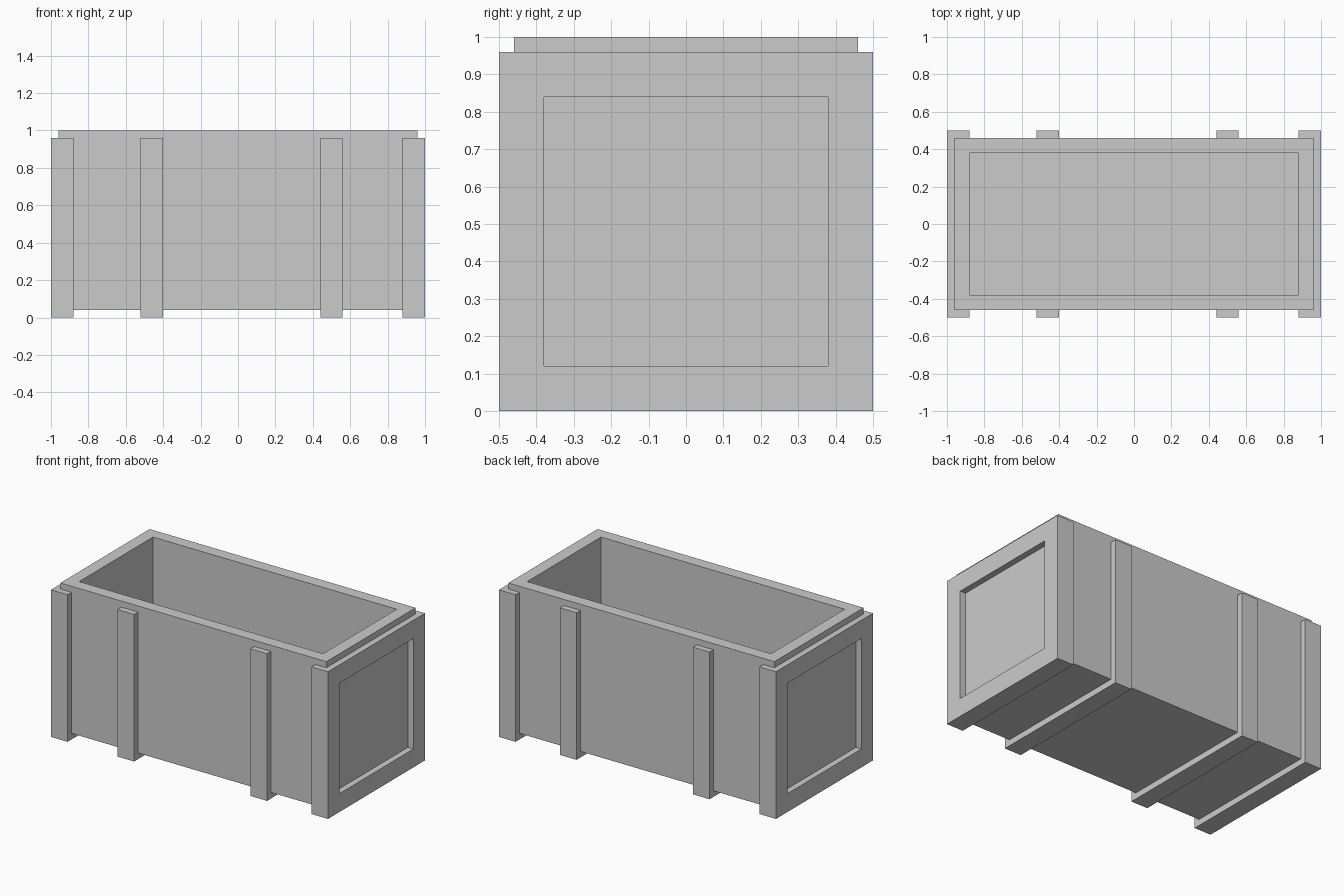
import bpy
import bmesh
from mathutils import Vector

if "Cube" in bpy.data.objects:
    bpy.data.objects.remove(bpy.data.objects["Cube"])


def box(name, lo, hi):
    """Axis-aligned box between two corners."""
    lo, hi = Vector(lo), Vector(hi)
    bm = bmesh.new()
    bmesh.ops.create_cube(bm, size=1)
    bmesh.ops.scale(bm, vec=hi - lo, verts=bm.verts)
    bmesh.ops.translate(bm, vec=(lo + hi) / 2, verts=bm.verts)
    mesh = bpy.data.meshes.new(name)
    bm.to_mesh(mesh)
    bm.free()
    obj = bpy.data.objects.new(name, mesh)
    bpy.context.collection.objects.link(obj)
    return obj


def cut(obj, lo, hi):
    """Subtract a box, apply the result and drop the cutter."""
    cutter = box("cutter", lo, hi)
    cutter.hide_render = True
    mod = obj.modifiers.new("cut", 'BOOLEAN')
    mod.operation = 'DIFFERENCE'
    mod.solver = 'EXACT'
    mod.object = cutter
    bpy.context.view_layer.objects.active = obj
    bpy.ops.object.modifier_apply(modifier=mod.name)
    bpy.data.objects.remove(cutter)


BODY_LO, BODY_HI = (-0.96, -0.46, 0.04), (0.96, 0.46, 1.0)

# Open crate body with 0.08 thick walls and floor
body = box("crate_body", BODY_LO, BODY_HI)
cut(body, (-0.88, -0.38, 0.12), (0.88, 0.38, 1.1))

# U-shaped battens wrapping the sides and the underside
for name, x in (("left_batten", -0.52), ("right_batten", 0.44)):
    batten = box(name, (x, -0.5, 0), (x + 0.12, 0.5, 0.96))
    cut(batten, BODY_LO, BODY_HI)

# End frames capping the body, each with a recessed window
for name, s in (("left_end_frame", -1), ("right_end_frame", 1)):
    x0, x1 = sorted((0.88 * s, 1.0 * s))
    frame = box(name, (x0, -0.5, 0), (x1, 0.5, 0.96))
    cut(frame, BODY_LO, BODY_HI)
    x0, x1 = sorted((0.9 * s, 1.1 * s))
    cut(frame, (x0, -0.38, 0.12), (x1, 0.38, 0.84))
